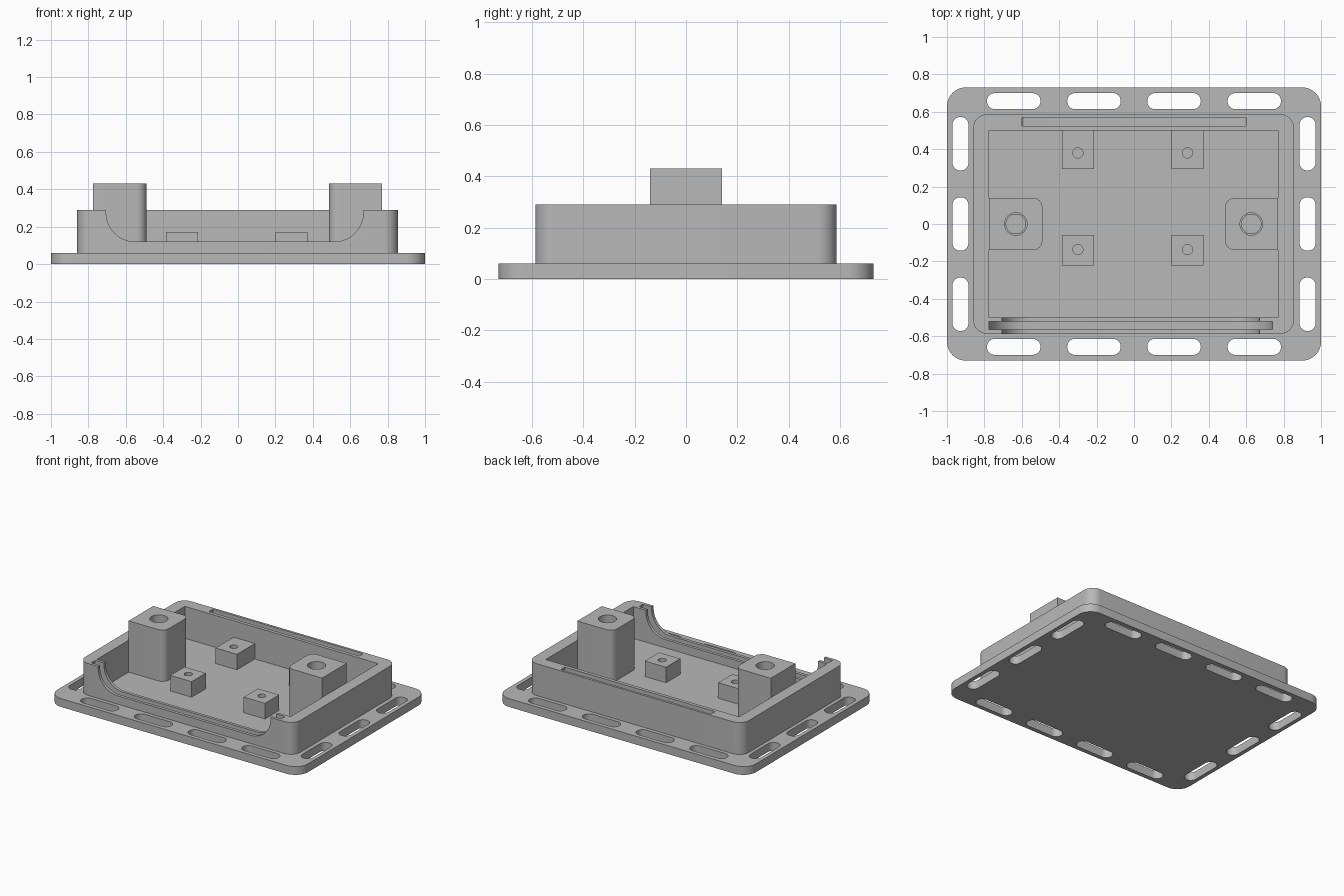
import bpy, bmesh, math

old = bpy.data.objects.get("Cube")
if old:
    bpy.data.objects.remove(old, do_unlink=True)

grey = bpy.data.materials.new("plain grey")
grey.use_nodes = True
colour = (0.48, 0.48, 0.48, 1)
grey.diffuse_color = colour
grey.node_tree.nodes["Principled BSDF"].inputs["Base Color"].default_value = colour


def rounded(x0, x1, y0, y1, radii, steps=10):
    """Outline with one radius per corner, anticlockwise from the low corner."""
    pts = []
    corners = [(x0, y0, 1, 1), (x1, y0, -1, 1), (x1, y1, -1, -1), (x0, y1, 1, -1)]
    for i, (x, y, sx, sy) in enumerate(corners):
        r = radii[i]
        if r == 0:
            pts.append((x, y))
            continue
        for k in range(steps + 1):
            a = math.pi * (1 + i / 2) + math.pi / 2 * k / steps
            pts.append((x + sx * r + r * math.cos(a), y + sy * r + r * math.sin(a)))
    return pts


def circle(x, y, r, n=32):
    return [(x + r * math.cos(math.tau * k / n), y + r * math.sin(math.tau * k / n))
            for k in range(n)]


def prism(name, outline, low, high, along_y=False):
    """Extrude an outline along z, or an x-z outline along y."""
    bm = bmesh.new()
    place = (lambda p, h: (p[0], h, p[1])) if along_y else (lambda p, h: (p[0], p[1], h))
    face = bm.faces.new([bm.verts.new(place(p, low)) for p in outline])
    grown = bmesh.ops.extrude_face_region(bm, geom=[face])["geom"]
    shift = place((0, 0), high - low)
    bmesh.ops.translate(bm, vec=shift, verts=[v for v in grown if isinstance(v, bmesh.types.BMVert)])
    bmesh.ops.recalc_face_normals(bm, faces=bm.faces)
    mesh = bpy.data.meshes.new(name)
    bm.to_mesh(mesh)
    bm.free()
    mesh.materials.append(grey)
    ob = bpy.data.objects.new(name, mesh)
    bpy.context.collection.objects.link(ob)
    return ob


def select(ob):
    bpy.ops.object.select_all(action="DESELECT")
    ob.select_set(True)
    bpy.context.view_layer.objects.active = ob


def cut(ob, cutters):
    """Subtract the cutters one by one and remove them."""
    for c in cutters:
        select(ob)
        mod = ob.modifiers.new("cut", "BOOLEAN")
        mod.operation, mod.solver, mod.object = "DIFFERENCE", "EXACT", c
        bpy.ops.object.modifier_apply(modifier=mod.name)
        bpy.data.objects.remove(c, do_unlink=True)


def slot(x, y, hx, hy):
    r = min(hx, hy) * 0.98
    return prism("slot_cutter", rounded(x - hx, x + hx, y - hy, y + hy, [r] * 4), -0.1, 0.2)


FLOOR, RIM, SILL = 0.06, 0.29, 0.12
parts = []

# Flange plate with slots all round
plate = prism("base_plate", rounded(-1, 1, -0.73, 0.73, [0.1] * 4), 0, FLOOR)
slots = [slot(x, s * 0.657, 0.143, 0.043) for s in (-1, 1) for x in (-0.643, -0.214, 0.214, 0.643)]
slots += [slot(s * 0.928, y, 0.043, 0.143) for s in (-1, 1) for y in (-0.429, 0, 0.429)]
cut(plate, slots)
parts.append(plate)

# Box wall: cavity, front opening, panel channel and rear groove
wall = prism("box_wall", rounded(-0.86, 0.856, -0.587, 0.587, [0.075] * 4), FLOOR, RIM)
cut(wall, [
    prism("cavity", rounded(-0.775, 0.77, -0.5, 0.5, [0] * 4), 0, 0.5),
    prism("opening", rounded(-0.705, 0.67, SILL, 0.5, [0.155, 0.155, 0, 0], 16), -0.7, -0.4, True),
    prism("channel", rounded(-0.775, 0.74, 0.07, 0.5, [0.2, 0.2, 0, 0], 16), -0.565, -0.521, True),
    prism("groove", rounded(-0.6, 0.6, 0.22, 0.5, [0.016, 0.016, 0, 0], 6), 0.525, 0.57, True),
])
parts.append(wall)

# Tall screw bosses against the side walls
for side, x0, x1, radii in (("right", -0.775, -0.49, [0, 0.05, 0.05, 0]),
                            ("left", 0.487, 0.77, [0.05, 0, 0, 0.05])):
    boss = prism(side + "_screw_boss", rounded(x0, x1, -0.14, 0.14, radii), FLOOR, 0.43)
    cx = -0.632 if side == "right" else 0.627
    cut(boss, [prism("bore", circle(cx, 0, 0.06), 0.28, 0.6),
               prism("pilot", circle(cx, 0, 0.052), 0.12, 0.5)])
    parts.append(boss)

# Low mounting posts, the rear pair joined to the back wall
for side, cx in (("right", -0.3), ("left", 0.286)):
    for end, cy, back in (("front", -0.137, -0.06), ("rear", 0.38, 0.5)):
        post = prism(f"{end}_{side}_post",
                     rounded(cx - 0.085, cx + 0.085, cy - 0.085, back, [0] * 4), FLOOR, 0.172)
        cut(post, [prism("bore", circle(cx, cy, 0.027, 24), 0.08, 0.3)])
        parts.append(post)

for ob in parts:
    select(ob)
    bpy.ops.object.shade_smooth_by_angle(angle=math.radians(30))
